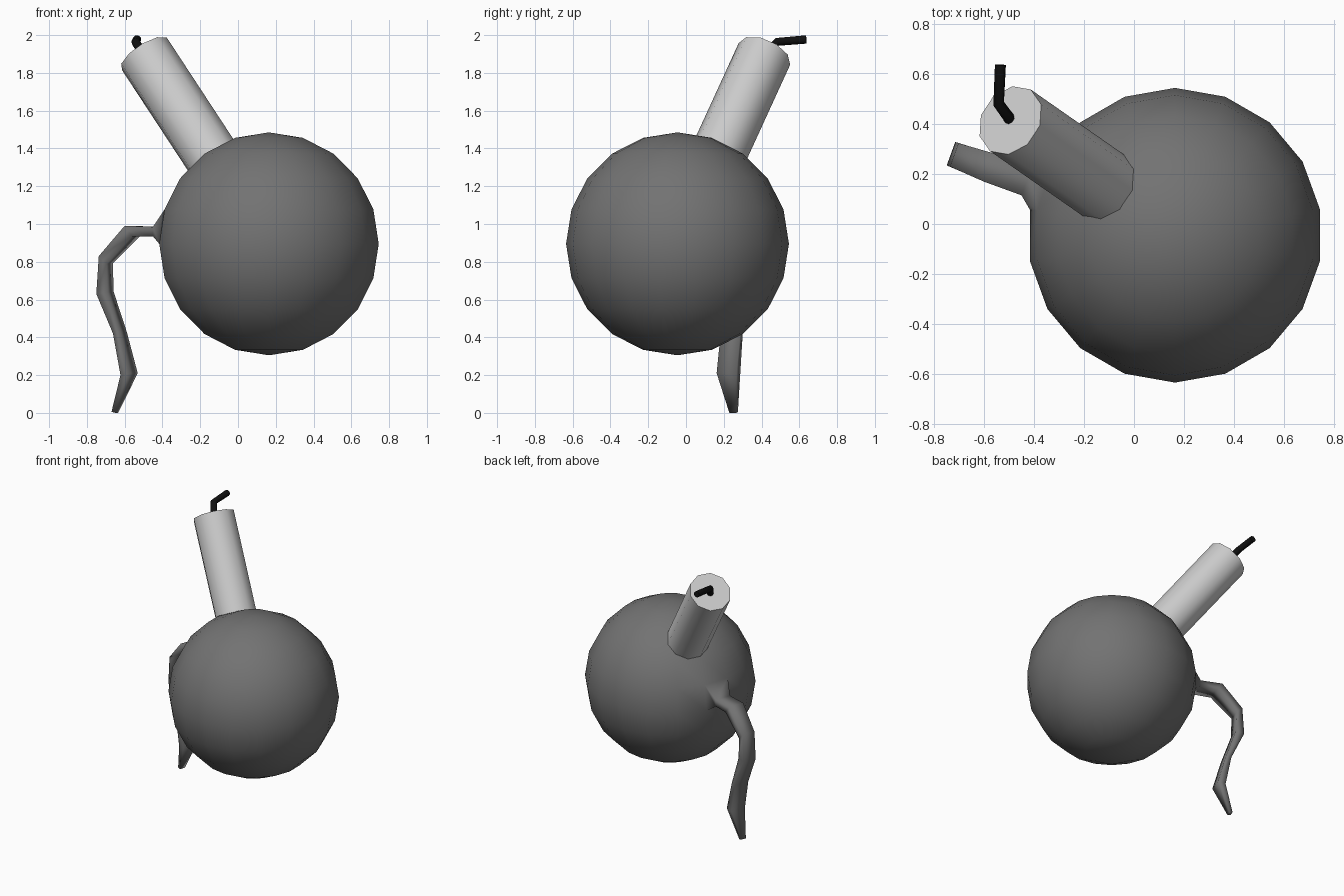
import bpy, bmesh, math
from mathutils import Vector, Matrix

if "Cube" in bpy.data.objects:
    bpy.data.objects.remove(bpy.data.objects["Cube"])

C = Vector((0.164, -0.045, 0.895))   # centre of the round body
R = 0.59


def paint(ob, v):
    m = bpy.data.materials.new(ob.name + "_paint")
    m.diffuse_color = (v, v, v, 1)
    m.use_nodes = True
    m.node_tree.nodes["Principled BSDF"].inputs["Base Color"].default_value = m.diffuse_color
    ob.data.materials.append(m)


def add_object(bm, name, shade):
    bmesh.ops.recalc_face_normals(bm, faces=bm.faces[:])
    me = bpy.data.meshes.new(name)
    bm.to_mesh(me)
    bm.free()
    me.shade_smooth()
    ob = bpy.data.objects.new(name, me)
    bpy.context.collection.objects.link(ob)
    paint(ob, shade)
    return ob


# Body sphere, with the tail drawn out of one of its faces
bm = bmesh.new()
bmesh.ops.create_uvsphere(bm, u_segments=18, v_segments=10, radius=R)
az = math.radians(160)
out = Vector((math.cos(az), math.sin(az), 0))
side = Vector((math.sin(az), -math.cos(az), 0))
target = R * (out * math.cos(math.radians(9)) + Vector((0, 0, math.sin(math.radians(9)))))
face = min(bm.faces, key=lambda f: (f.calc_center_median() - target).length)
mid = face.calc_center_median()
ring = list(face.verts)
flags = [(v.co.z > mid.z, 1 if v.co.dot(side) > 0 else -1) for v in ring]
bm.faces.remove(face)
bmesh.ops.translate(bm, verts=bm.verts[:], vec=C)

# Tail sections: outer (x, z), inner (x, z), half width
sections = [
    ((-0.43, 0.985), (-0.43, 0.935), 0.06),
    ((-0.58, 0.99), (-0.54, 0.935), 0.06),
    ((-0.72, 0.83), (-0.68, 0.79), 0.05),
    ((-0.733, 0.63), (-0.675, 0.64), 0.05),
    ((-0.643, 0.42), (-0.608, 0.43), 0.055),
    ((-0.603, 0.20), (-0.55, 0.21), 0.056),
    ((-0.663, 0.005), (-0.642, 0.0), 0.02),
]
for outer, inner, half in sections:
    new = []
    for high, sgn in flags:
        x, z = outer if high else inner
        s = (x - C.x) / out.x
        p = Vector((C.x, C.y, z)) + out * s + side * (sgn * half)
        new.append(bm.verts.new(p))
    for i in range(4):
        j = (i + 1) % 4
        bm.faces.new((ring[i], ring[j], new[j], new[i]))
    ring = new
bm.faces.new(ring)
add_object(bm, "body_with_tail", 0.17)

# Ten-sided neck pointing outward from the body centre
top = Vector((-0.495, 0.415, 1.90))
axis = (top - C).normalized()
u = Vector((-0.125, -0.065, -0.053))
u = (u - axis * u.dot(axis)).normalized()
w = axis.cross(u)
start = C + axis * 0.46
bm = bmesh.new()
bmesh.ops.create_cone(bm, cap_ends=True, segments=10, radius1=0.148, radius2=0.148,
                      depth=(top - start).length)
# the primitive starts its ring on +y, so map y to u
rot = Matrix((-w, u, axis)).transposed().to_4x4()
bmesh.ops.transform(bm, verts=bm.verts[:],
                    matrix=Matrix.Translation((top + start) / 2) @ rot)
neck = add_object(bm, "neck", 0.55)
for ob in bpy.context.selected_objects:
    ob.select_set(False)
neck.select_set(True)
bpy.context.view_layer.objects.active = neck
bpy.ops.object.shade_smooth_by_angle(angle=math.radians(40))
neck.select_set(False)

# Bent black fuse on the neck's end
cu = bpy.data.curves.new("fuse", 'CURVE')
cu.dimensions = '3D'
cu.bevel_depth = 0.023
cu.bevel_resolution = 2
cu.use_fill_caps = True
sp = cu.splines.new('POLY')
path = [(-0.49, 0.41, 1.88), (-0.542, 0.482, 1.964), (-0.535, 0.637, 1.977)]
sp.points.add(len(path) - 1)
for pt, co in zip(sp.points, path):
    pt.co = (*co, 1)
fuse = bpy.data.objects.new("fuse", cu)
bpy.context.collection.objects.link(fuse)
paint(fuse, 0.005)
bpy.context.view_layer.objects.active = fuse
fuse.select_set(True)
bpy.ops.object.convert(target='MESH')
